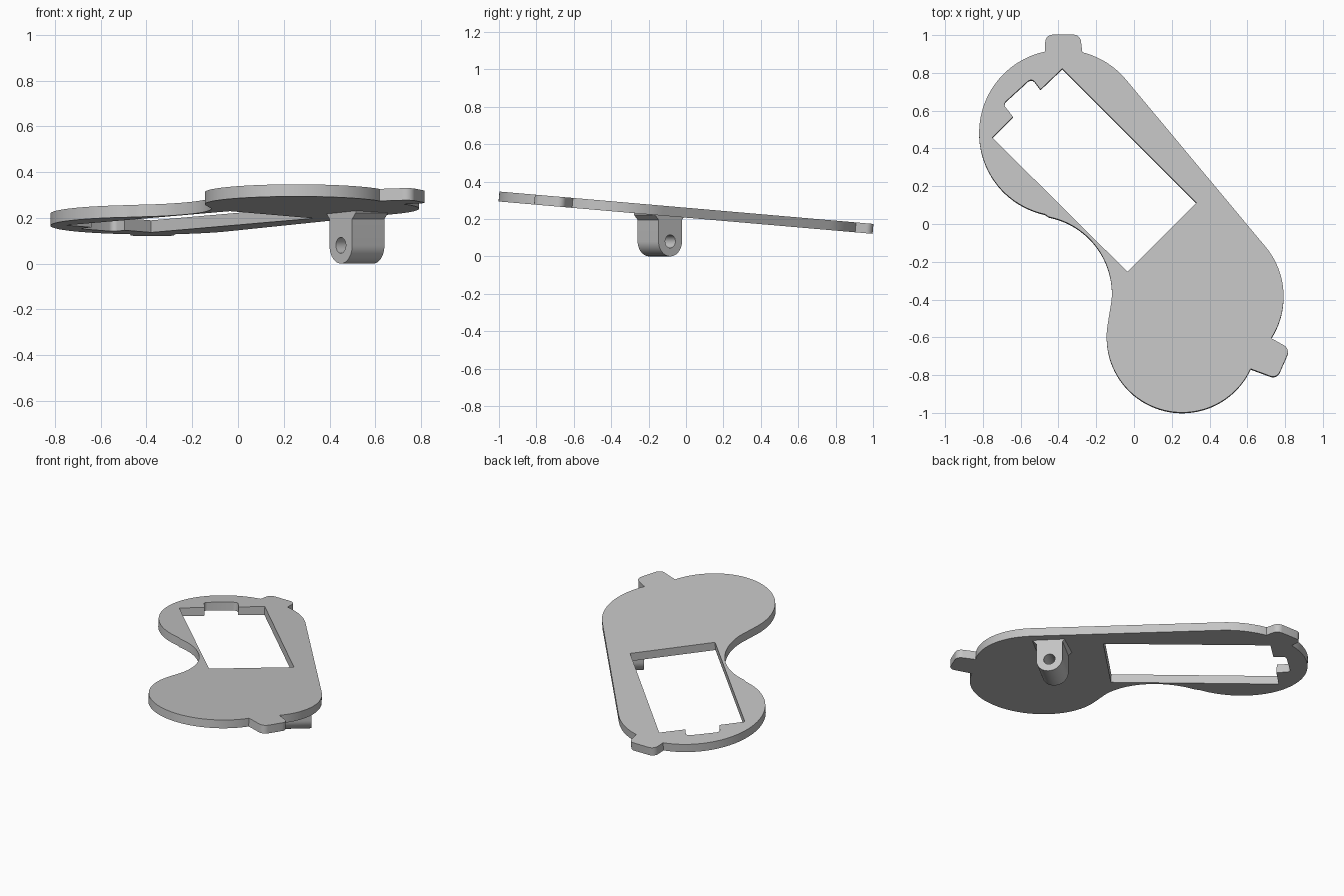
import bpy, bmesh
from math import cos, sin, radians, atan
from mathutils import Matrix, Vector

cube = bpy.data.objects.get("Cube")
if cube:
    bpy.data.objects.remove(cube)

grey = bpy.data.materials.new("plain grey")
grey.use_nodes = True
colour = (0.55, 0.55, 0.55, 1)
grey.diffuse_color = colour
grey.node_tree.nodes["Principled BSDF"].inputs["Base Color"].default_value = colour


def arc(cx, cy, r, start, end, n=8):
    """Points along an arc, angles in degrees."""
    angles = [radians(start + (end - start) * i / n) for i in range(n + 1)]
    return [(cx + r * cos(a), cy + r * sin(a)) for a in angles]


def extruded(name, loops, depth, matrix):
    """Solid from a closed outline plus hole loops, centred on its own plane."""
    curve = bpy.data.curves.new(name, 'CURVE')
    curve.dimensions = '2D'
    curve.fill_mode = 'BOTH'
    curve.extrude = depth / 2
    for loop in loops:
        spline = curve.splines.new('POLY')
        spline.points.add(len(loop) - 1)
        for point, (x, y) in zip(spline.points, loop):
            point.co = (x, y, 0, 1)
        spline.use_cyclic_u = True
    temp = bpy.data.objects.new(name + " curve", curve)
    bpy.context.collection.objects.link(temp)
    graph = bpy.context.evaluated_depsgraph_get()
    mesh = bpy.data.meshes.new_from_object(temp.evaluated_get(graph))
    bpy.data.objects.remove(temp)

    bm = bmesh.new()
    bm.from_mesh(mesh)
    bmesh.ops.remove_doubles(bm, verts=bm.verts, dist=1e-5)
    bmesh.ops.recalc_face_normals(bm, faces=bm.faces)
    bm.transform(matrix)
    bm.to_mesh(mesh)
    bm.free()
    mesh.materials.clear()
    mesh.materials.append(grey)
    obj = bpy.data.objects.new(name, mesh)
    bpy.context.collection.objects.link(obj)
    bpy.ops.object.select_all(action='DESELECT')
    obj.select_set(True)
    bpy.context.view_layer.objects.active = obj
    bpy.ops.object.shade_smooth_by_angle(angle=radians(30))
    return obj


# Plate outline: two lobes, a waist and two rounded tabs
outline = (
    arc(-0.38, 0.48, 0.44, 40, 76, 10)
    + arc(-0.32, 0.96, 0.04, 0, 90)
    + arc(-0.43, 0.96, 0.04, 90, 180)
    + arc(-0.38, 0.48, 0.44, 102, 258, 40)
    + arc(-0.53, -0.37, 0.413, 79, -5, 24)
    + arc(0.255, -0.6, 0.4, 170, 335, 44)
    + arc(0.735, -0.77, 0.04, -117, -27)
    + arc(0.775, -0.68, 0.04, -27, 63)
    + arc(0.385, -0.385, 0.407, -33, 40, 20)
)

# Slanted window with a rounded notch in its short end
window = (
    [(-0.38, 0.82), (0.33, 0.11), (-0.035, -0.255), (-0.75, 0.455), (-0.64, 0.565)]
    + arc(-0.66, 0.63, 0.025, 225, 135, 5)
    + arc(-0.545, 0.735, 0.025, 135, 45, 5)
    + [(-0.495, 0.71)]
)

# The plate slopes down towards the back
tilt = atan(0.0865)
place = (Matrix.Translation((0, 0, 0.2335))
         @ Matrix.Rotation(-tilt, 4, 'X')
         @ Matrix.Diagonal((1, 1 / cos(tilt), 1, 1)))
extruded("plate", [outline, window], 0.053, place)

# Pierced lug under the plate, flared where it joins
lug_profile = ([(-0.105, 0.24), (-0.105, 0.222), (-0.08, 0.195)]
               + arc(0, 0.08, 0.08, 180, 360, 24)
               + [(0.08, 0.195), (0.105, 0.222), (0.105, 0.24)])
lug_hole = arc(0, 0.08, 0.035, 0, 345, 23)
across = Vector((0.62, -0.78, 0)).normalized()
up = Vector((0, 0, 1))
axes = Matrix((across, up, across.cross(up))).transposed().to_4x4()
extruded("hinge_lug", [lug_profile, lug_hole], 0.18,
         Matrix.Translation((0.52, -0.14, 0)) @ axes)
